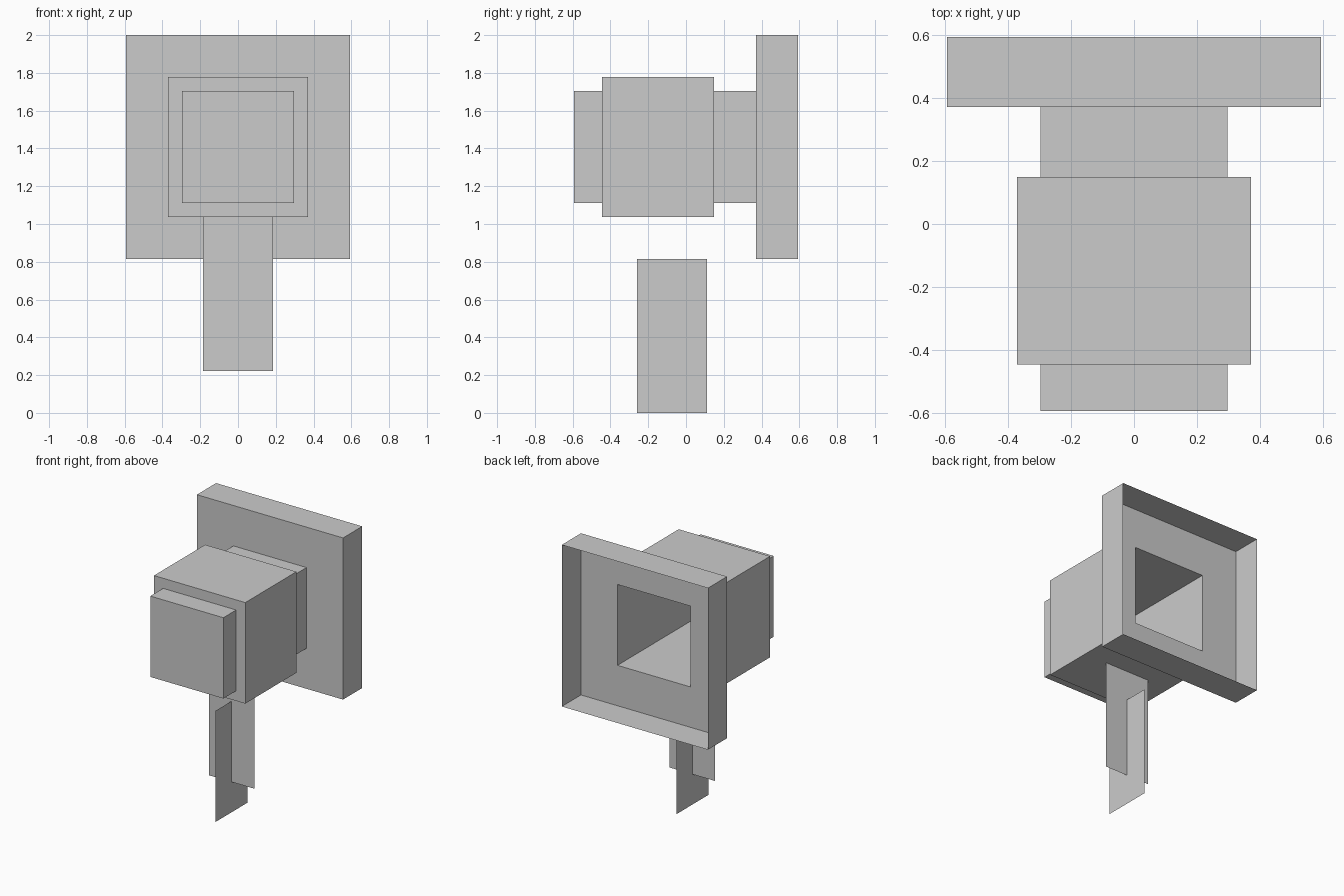
import bpy

if "Cube" in bpy.data.objects:
    bpy.data.objects.remove(bpy.data.objects["Cube"])

U = 2 / 27          # one grid unit of the blocky model
AXIS_Z = 19         # height of the horn's axis, in grid units


def make_object(name, verts, faces):
    mesh = bpy.data.meshes.new(name)
    mesh.from_pydata([[c * U for c in v] for v in verts], [], faces)
    mesh.update()
    obj = bpy.data.objects.new(name, mesh)
    bpy.context.collection.objects.link(obj)
    return obj


def square_shell(name, profile, front_cap=False):
    """Sweep a (y, half width) profile around the axis with four sides."""
    verts, faces = [], []
    for y, h in profile:
        verts += [(sx * h, y, AXIS_Z + sz * h)
                  for sx, sz in ((-1, -1), (1, -1), (1, 1), (-1, 1))]
    for r in range(len(profile) - 1):
        a, b = 4 * r, 4 * r + 4
        for i in range(4):
            j = (i + 1) % 4
            faces.append((a + j, a + i, b + i, b + j))
    if front_cap:
        faces.append((0, 1, 2, 3))
    return make_object(name, verts, faces)


# Long square tube, closed at the front and open into the bell
square_shell("tube", [(-8, 4), (5, 4)], front_cap=True)
# Wider block wrapped around the tube
square_shell("body", [(-6, 4), (-6, 5), (2, 5), (2, 4)])
# Thin-walled bell, open at the back
square_shell("bell", [(5, 4), (5, 8), (8, 8)])

# Two flat crossed panels hanging below the body
make_object("cross_panel_wide",
            [(-2.5, -1, 3), (2.5, -1, 3), (2.5, -1, 14), (-2.5, -1, 14)],
            [(0, 1, 2, 3)])
make_object("cross_panel_deep",
            [(0, -3.5, 0), (0, 1.5, 0), (0, 1.5, 11), (0, -3.5, 11)],
            [(0, 1, 2, 3)])
